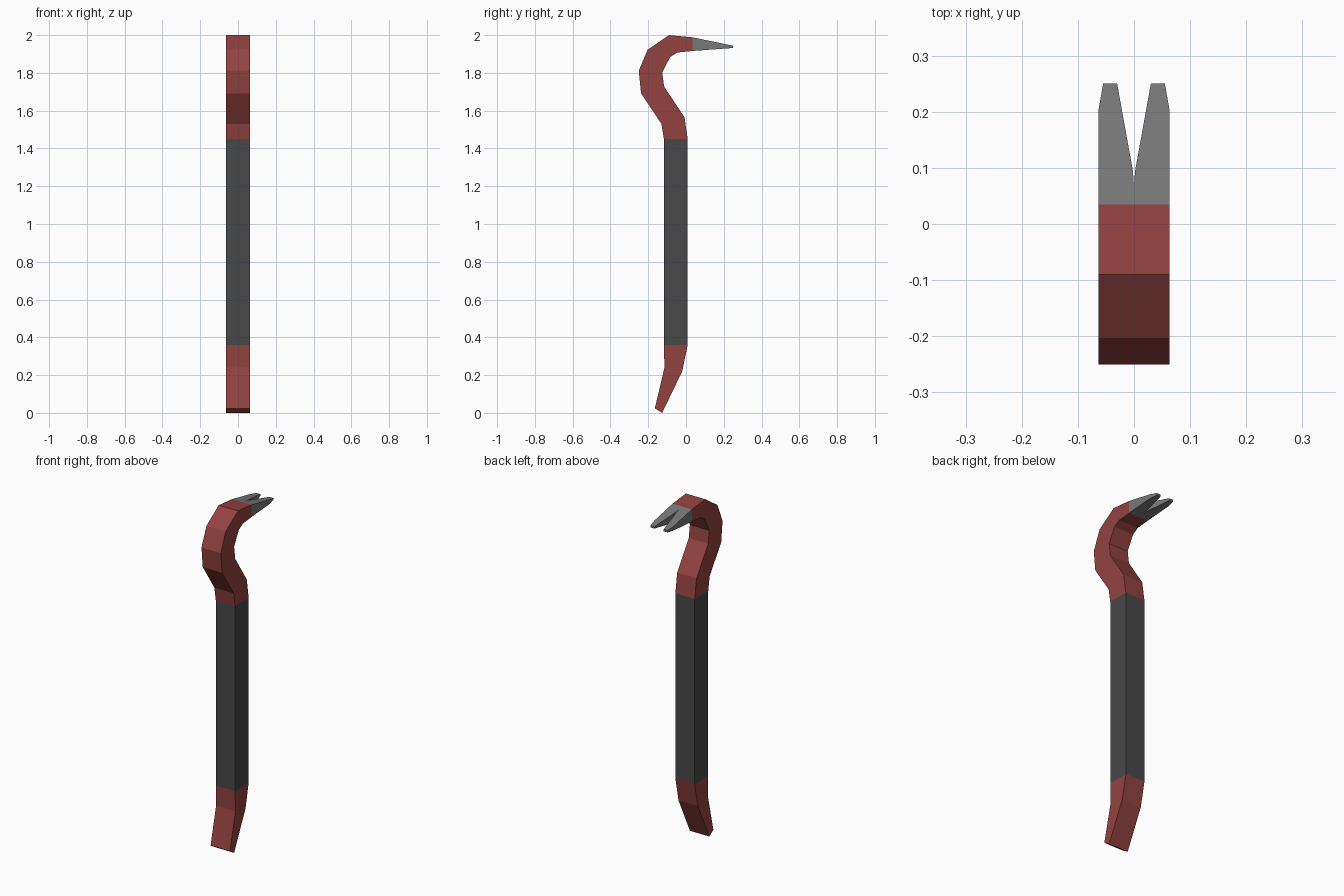
import bpy

if "Cube" in bpy.data.objects:
    bpy.data.objects.remove(bpy.data.objects["Cube"])

W = 0.063  # half width of the bar


def material(name, color):
    m = bpy.data.materials.new(name)
    m.diffuse_color = (*color, 1)
    m.use_nodes = True
    m.node_tree.nodes["Principled BSDF"].inputs["Base Color"].default_value = m.diffuse_color
    return m


def add_mesh(name, verts, faces, mat=None):
    me = bpy.data.meshes.new(name)
    me.from_pydata(verts, [], faces)
    ob = bpy.data.objects.new(name, me)
    bpy.context.collection.objects.link(ob)
    if mat:
        me.materials.append(mat)
    return ob


def bar(name, sections, mat, cap_start=False):
    """Rectangular bar through (outer y, outer z, inner y, inner z) sections."""
    verts, faces = [], []
    for yo, zo, yi, zi in sections:
        verts += [(-W, yo, zo), (W, yo, zo), (W, yi, zi), (-W, yi, zi)]
    for s in range(len(sections) - 1):
        for k in range(4):
            a, b = 4 * s + k, 4 * s + (k + 1) % 4
            faces.append((a, b, b + 4, a + 4))
    if cap_start:
        faces.append((3, 2, 1, 0))
    return add_mesh(name, verts, faces, mat)


red = material("red paint", (0.29, 0.055, 0.05))
dark = material("dark grip", (0.065, 0.065, 0.065))
steel = material("bare steel", (0.19, 0.19, 0.19))

grip_low = (-0.117, 0.36, 0.009, 0.36)
grip_top = (-0.117, 1.45, 0.009, 1.45)

# Flattened pry end at the bottom
bar("pry_end", [(-0.165, 0.024, -0.126, 0.0),
                (-0.114, 0.24, -0.02, 0.22), grip_low], red, cap_start=True)

# Straight grip
bar("grip", [grip_low, grip_top], dark)

# Curved neck
bar("hook_neck", [grip_top,
                  (-0.13, 1.53, -0.008, 1.565),
                  (-0.238, 1.692, -0.116, 1.728),
                  (-0.25, 1.812, -0.126, 1.803),
                  (-0.203, 1.923, -0.083, 1.885),
                  (-0.09, 2.0, -0.045, 1.908),
                  (0.035, 1.988, 0.035, 1.916)], red)

# Split claw: half outline tapered towards the tip, mirrored across x
outline = [(0, 0.035), (W, 0.035), (W, 0.205), (0.055, 0.25),
           (0.03, 0.25), (0.002, 0.095), (0, 0.068)]
n = len(outline)
top, bottom = [], []
for x, y in outline:
    t = (y - 0.035) / 0.215
    top.append((x, y, 1.988 + t * (1.944 - 1.988)))
    bottom.append((x, y, 1.916 + t * (1.932 - 1.916)))
faces = [tuple(range(n)), tuple(reversed(range(n, 2 * n)))]
faces += [(i, i + n, i + 1 + n, i + 1) for i in range(1, n - 1)]
claw = add_mesh("claw", top + bottom, faces, steel)
mirror = claw.modifiers.new("mirror", 'MIRROR')
mirror.use_clip = True
